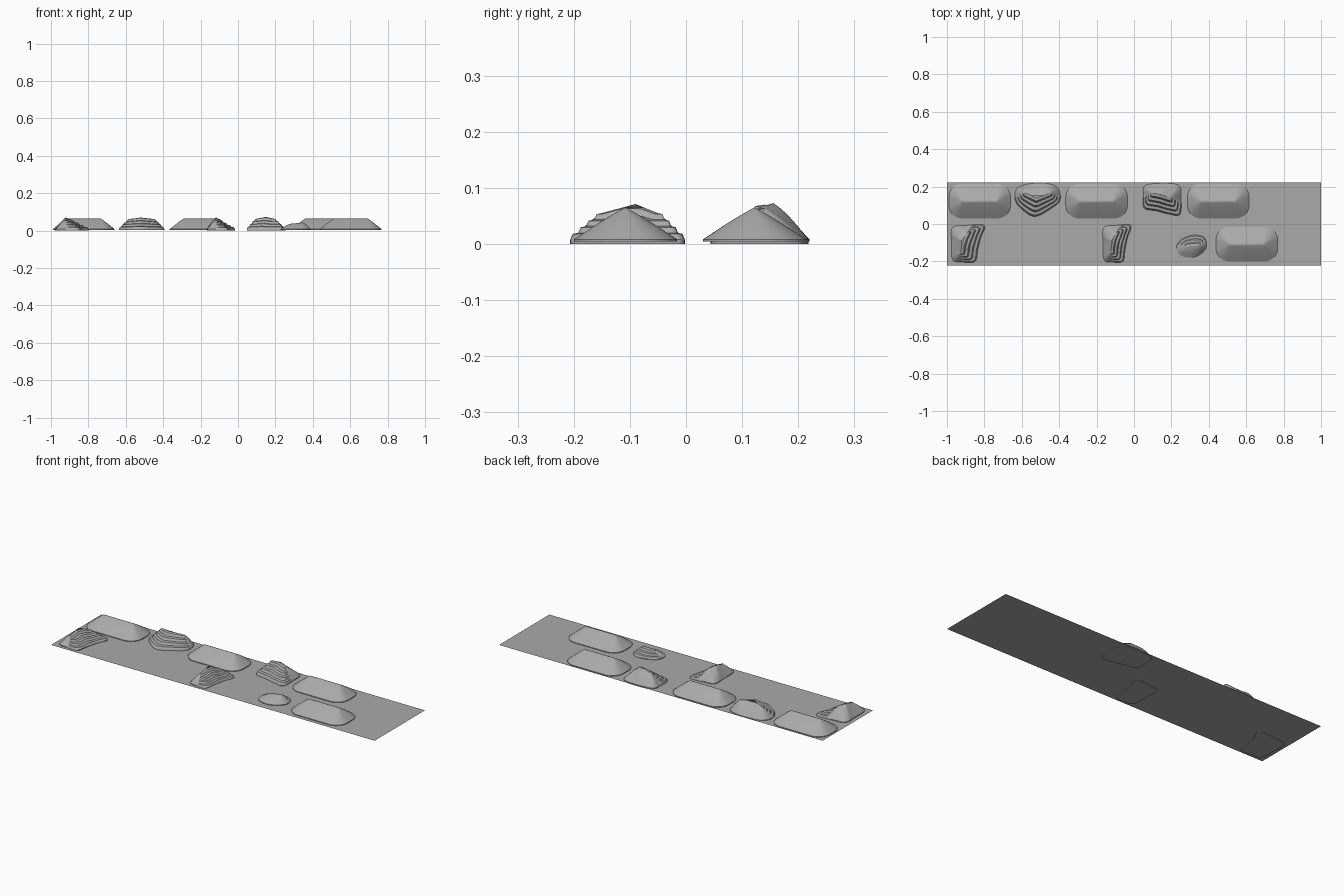
import bpy, bmesh, math
from mathutils import Vector
from mathutils.geometry import intersect_point_line

if "Cube" in bpy.data.objects:
    bpy.data.objects.remove(bpy.data.objects["Cube"])

GROUND = 0.004
RIM = 0.004

stone = bpy.data.materials.new("stone_grey")
stone.use_nodes = True
COLOUR = (0.4, 0.4, 0.4, 1)
stone.diffuse_color = COLOUR
stone.node_tree.nodes["Principled BSDF"].inputs["Base Color"].default_value = COLOUR


def finish(name, bm):
    mesh = bpy.data.meshes.new(name)
    bm.to_mesh(mesh)
    bm.free()
    mesh.materials.append(stone)
    obj = bpy.data.objects.new(name, mesh)
    bpy.context.collection.objects.link(obj)
    bpy.ops.object.select_all(action='DESELECT')
    obj.select_set(True)
    bpy.context.view_layer.objects.active = obj
    bpy.ops.object.shade_smooth_by_angle(angle=math.radians(32))
    return obj


def smooth_outline(points, steps=10):
    """Closed Catmull-Rom curve through the points."""
    pts = [Vector(p) for p in points]
    n = len(pts)
    out = []
    for i in range(n):
        a, b, c, d = (pts[(i + k) % n] for k in (-1, 0, 1, 2))
        for s in range(steps):
            t = s / steps
            out.append(0.5 * (2 * b + (c - a) * t + (2 * a - 5 * b + 4 * c - d) * t * t
                              + (3 * b - a - 3 * c + d) * t ** 3))
    return out


def rounded_rectangle(cx, cy, hx, hy, r, steps=10):
    out = []
    for q, (sx, sy) in enumerate(((1, 1), (-1, 1), (-1, -1), (1, -1))):
        for s in range(steps + 1):
            a = math.pi / 2 * (q + s / steps)
            out.append(Vector((cx + sx * (hx - r) + r * math.cos(a),
                               cy + sy * (hy - r) + r * math.sin(a))))
    return out


def nearest_on_ridge(p, ridge):
    best = None
    for a, b in zip(ridge, ridge[1:]):
        t = intersect_point_line(p, a.xy, b.xy)[1]
        q = a.lerp(b, min(1, max(0, t)))
        if best is None or (q.xy - p).length < (best.xy - p).length:
            best = q
    return best


def terrace(t, count):
    k = min(int(t * count + 1e-6), count - 1)
    f = min(1, (t * count - k) / 0.34)
    return 0.75 * (k + f * f * (3 - 2 * f)) / count + 0.25 * t


def mound(name, outline, ridge, bulge=0.15, step_dir=None, count=4, base=GROUND):
    """Loft an outline up to a ridge line, with ledges on the step side."""
    ridge = [Vector(r) for r in ridge]
    tops = [nearest_on_ridge(p, ridge) for p in outline]
    rings = count * 6 if step_dir else 10
    bm = bmesh.new()
    loops = [[bm.verts.new((p.x, p.y, base)) for p in outline]]
    for r in range(rings + 1):
        t = r / rings
        loop = []
        for p, q in zip(outline, tops):
            rise = (1 - bulge) * t + bulge * math.sin(t * math.pi / 2)
            if step_dir:
                facing = (p - q.xy).normalized().dot(Vector(step_dir).normalized())
                w = min(1, max(0, (facing - 0.15) / 0.35))
                rise = rise * (1 - w) + terrace(t, count) * w
            xy = p.lerp(q.xy, t)
            low = GROUND + RIM
            loop.append(bm.verts.new((xy.x, xy.y, low + (q.z - low) * rise)))
        loops.append(loop)
    n = len(outline)
    for lo, hi in zip(loops, loops[1:]):
        for i in range(n):
            j = (i + 1) % n
            bm.faces.new((lo[i], lo[j], hi[j], hi[i]))
    bm.faces.new(loops[0])
    bmesh.ops.remove_doubles(bm, verts=bm.verts, dist=0.0002)
    bmesh.ops.recalc_face_normals(bm, faces=bm.faces)
    return finish(name, bm)


# Ground sheet
bm = bmesh.new()
bm.faces.new([bm.verts.new((x, y, GROUND))
              for x, y in ((-1, -.222), (1, -.222), (1, .222), (-1, .222))])
finish("ground_sheet", bm)

# Long rounded hills
for i, (cx, cy) in enumerate(((-.825, .122), (-.2, .122), (.45, .122), (.603, -.108))):
    mound(f"long_hill_{i + 1}", rounded_rectangle(cx, cy, .165, .092, .07),
          [(cx - .09, cy, .065), (cx + .09, cy, .065)])

# Bent hill with ledges on its front
mound("bent_ledge_hill",
      smooth_outline([(-.62, .195), (-.51, .22), (-.415, .2), (-.395, .13),
                      (-.44, .085), (-.53, .04), (-.6, .08), (-.635, .13)]),
      [(-.58, .165, .062), (-.52, .14, .07), (-.45, .165, .062)],
      bulge=.4, step_dir=(0, -1))

# Square hill with ledges on its front
mound("square_ledge_hill",
      smooth_outline([(.06, .205), (.15, .218), (.24, .205), (.252, .13), (.245, .05),
                      (.19, .052), (.12, .07), (.055, .085), (.05, .15)]),
      [(.1, .165, .064), (.15, .155, .073), (.19, .14, .064)],
      bulge=.4, step_dir=(0, -1), base=0)

# Curved hills with ledges on one side
CURVED = [(-.97, -.02), (-.89, -.007), (-.8, -.008), (-.82, -.075),
          (-.835, -.135), (-.85, -.2), (-.92, -.203), (-.97, -.19), (-.976, -.1)]
CREST = [(-.925, -.15, .055), (-.92, -.09, .071), (-.895, -.05, .055)]
for i, (left, scale) in enumerate(((-.975, 1), (-.165, .84))):
    def place(x):
        return left + (x + .975) * scale
    mound(f"curved_ledge_hill_{i + 1}",
          smooth_outline([(place(x), y) for x, y in CURVED]),
          [(place(x), y, z) for x, y, z in CREST],
          bulge=.35, step_dir=(1, -.1), base=0)

# Small low rock
mound("small_rock",
      smooth_outline([(.235, -.1), (.3, -.062), (.37, -.068), (.388, -.12),
                      (.35, -.165), (.29, -.18), (.235, -.155)]),
      [(.285, -.12, .037), (.345, -.115, .043)],
      bulge=.6, step_dir=(-.3, 1), count=3)
